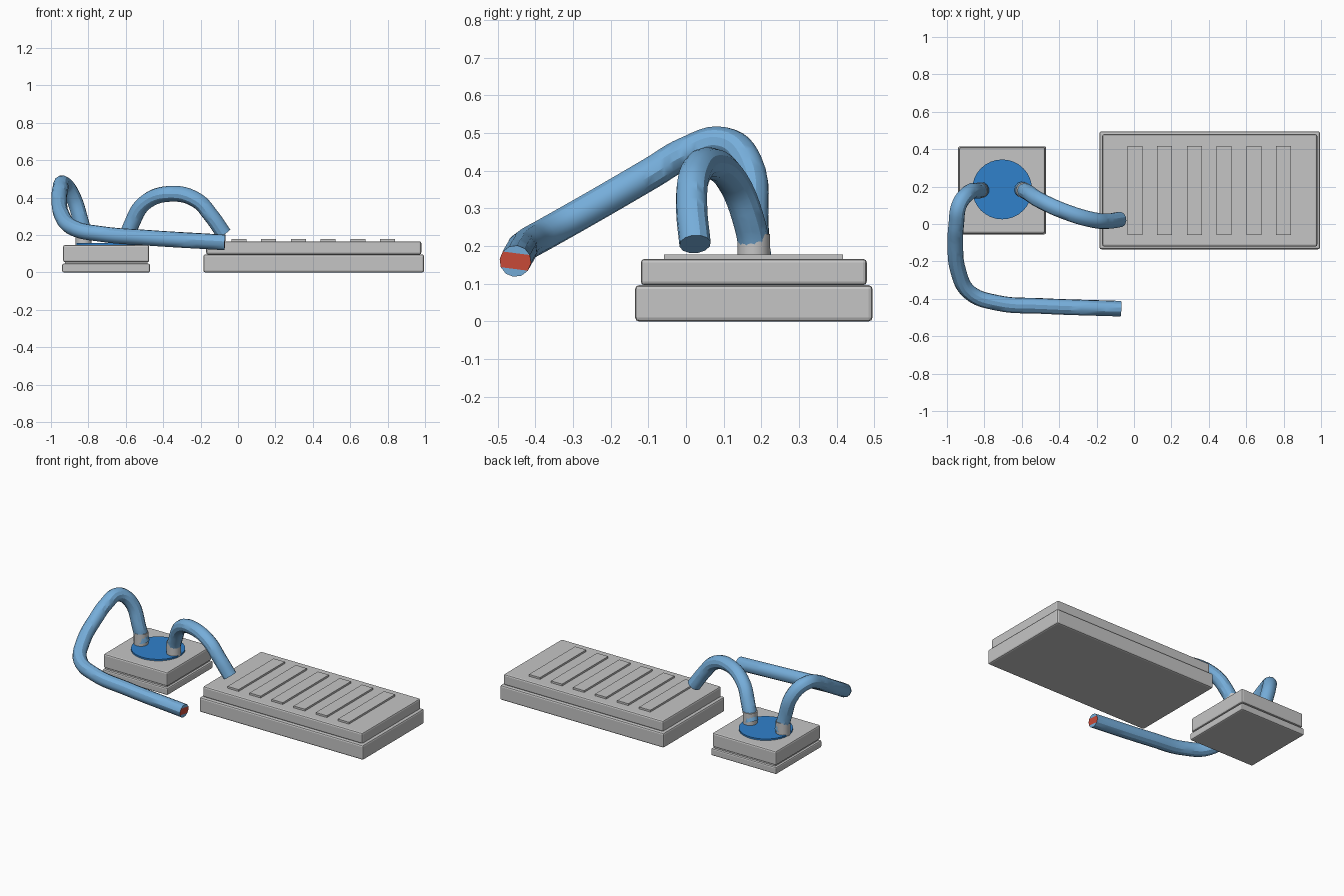
import bpy
from mathutils import Vector

cube = bpy.data.objects.get("Cube")
if cube:
    bpy.data.objects.remove(cube, do_unlink=True)


def material(name, rgb):
    m = bpy.data.materials.new(name)
    m.use_nodes = True
    m.diffuse_color = (*rgb, 1)
    m.node_tree.nodes["Principled BSDF"].inputs["Base Color"].default_value = (*rgb, 1)
    return m


GREY = material("light grey", (0.56, 0.56, 0.56))
TUBE = material("tube blue", (0.18, 0.42, 0.70))
DISC = material("disc blue", (0.03, 0.22, 0.60))
RED = material("end red", (0.60, 0.07, 0.04))


def box(name, x, y, z, bevel=0.0):
    """Box from (min, max) ranges, with chamfered edges."""
    bpy.ops.mesh.primitive_cube_add(size=1)
    o = bpy.context.object
    o.name = name
    o.location = [(a + b) / 2 for a, b in (x, y, z)]
    o.scale = [b - a for a, b in (x, y, z)]
    bpy.ops.object.transform_apply(location=False, rotation=False, scale=True)
    o.data.materials.append(GREY)
    if bevel:
        mod = o.modifiers.new("chamfer", "BEVEL")
        mod.width, mod.segments = bevel, 2
    return o


def cylinder(name, x, y, z, radius, mat):
    bpy.ops.mesh.primitive_cylinder_add(
        vertices=32, radius=radius, depth=z[1] - z[0], location=(x, y, sum(z) / 2))
    o = bpy.context.object
    o.name = name
    o.data.materials.append(mat)
    bpy.ops.object.shade_smooth_by_angle()


def tube(name, points, radius, cap=None):
    """Round hose through the points, optionally with a coloured far end."""
    curve = bpy.data.curves.new(name, "CURVE")
    curve.dimensions = "3D"
    curve.bevel_depth, curve.bevel_resolution = radius, 4
    curve.use_fill_caps = True
    curve.resolution_u = 6
    spline = curve.splines.new("BEZIER")
    spline.bezier_points.add(len(points) - 1)
    for bp, co in zip(spline.bezier_points, points):
        bp.co = co
        bp.handle_left_type = bp.handle_right_type = "AUTO"
    o = bpy.data.objects.new(name, curve)
    bpy.context.collection.objects.link(o)
    bpy.ops.object.select_all(action="DESELECT")
    o.select_set(True)
    bpy.context.view_layer.objects.active = o
    bpy.ops.object.convert(target="MESH")
    o = bpy.context.object
    o.data.materials.clear()
    o.data.materials.append(TUBE)
    bpy.ops.object.shade_smooth_by_angle()
    if cap:
        o.data.materials.append(cap)
        end = Vector(points[-1])
        for p in o.data.polygons:
            p.material_index = int((p.center - end).length < radius * 0.5)


# Large radiator block with raised ribs
box("radiator_base", (-0.185, 0.995), (-0.135, 0.495), (0, 0.096), 0.01)
box("radiator_lid", (-0.17, 0.98), (-0.12, 0.48), (0.096, 0.166), 0.01)
for i in range(6):
    cx = 0.005 + 0.159 * i
    box(f"radiator_rib_{i + 1}", (cx - 0.04, cx + 0.04), (-0.058, 0.417), (0.15, 0.178))

# Small pump block
box("pump_base", (-0.94, -0.47), (-0.055, 0.415), (0, 0.046), 0.008)
box("pump_neck", (-0.925, -0.485), (-0.04, 0.4), (0.04, 0.06))
box("pump_body", (-0.935, -0.475), (-0.05, 0.41), (0.054, 0.146), 0.01)
cylinder("pump_disc", -0.705, 0.185, (0.14, 0.156), 0.16, DISC)
cylinder("right_fitting", -0.825, 0.18, (0.14, 0.232), 0.043, GREY)
cylinder("left_fitting", -0.588, 0.18, (0.14, 0.232), 0.043, GREY)

# Hoses
tube("short_hose", [
    (-0.6, 0.185, 0.17), (-0.57, 0.17, 0.255), (-0.5, 0.125, 0.37),
    (-0.36, 0.063, 0.42), (-0.22, 0.022, 0.385), (-0.145, 0.015, 0.305),
    (-0.075, 0.024, 0.205)], 0.042)
tube("long_hose", [
    (-0.815, 0.182, 0.17), (-0.835, 0.178, 0.255), (-0.89, 0.162, 0.42),
    (-0.935, 0.1, 0.475), (-0.95, 0, 0.448), (-0.955, -0.09, 0.395),
    (-0.94, -0.25, 0.302), (-0.88, -0.365, 0.237), (-0.73, -0.422, 0.205),
    (-0.5, -0.438, 0.186), (-0.07, -0.453, 0.16)], 0.042, RED)
